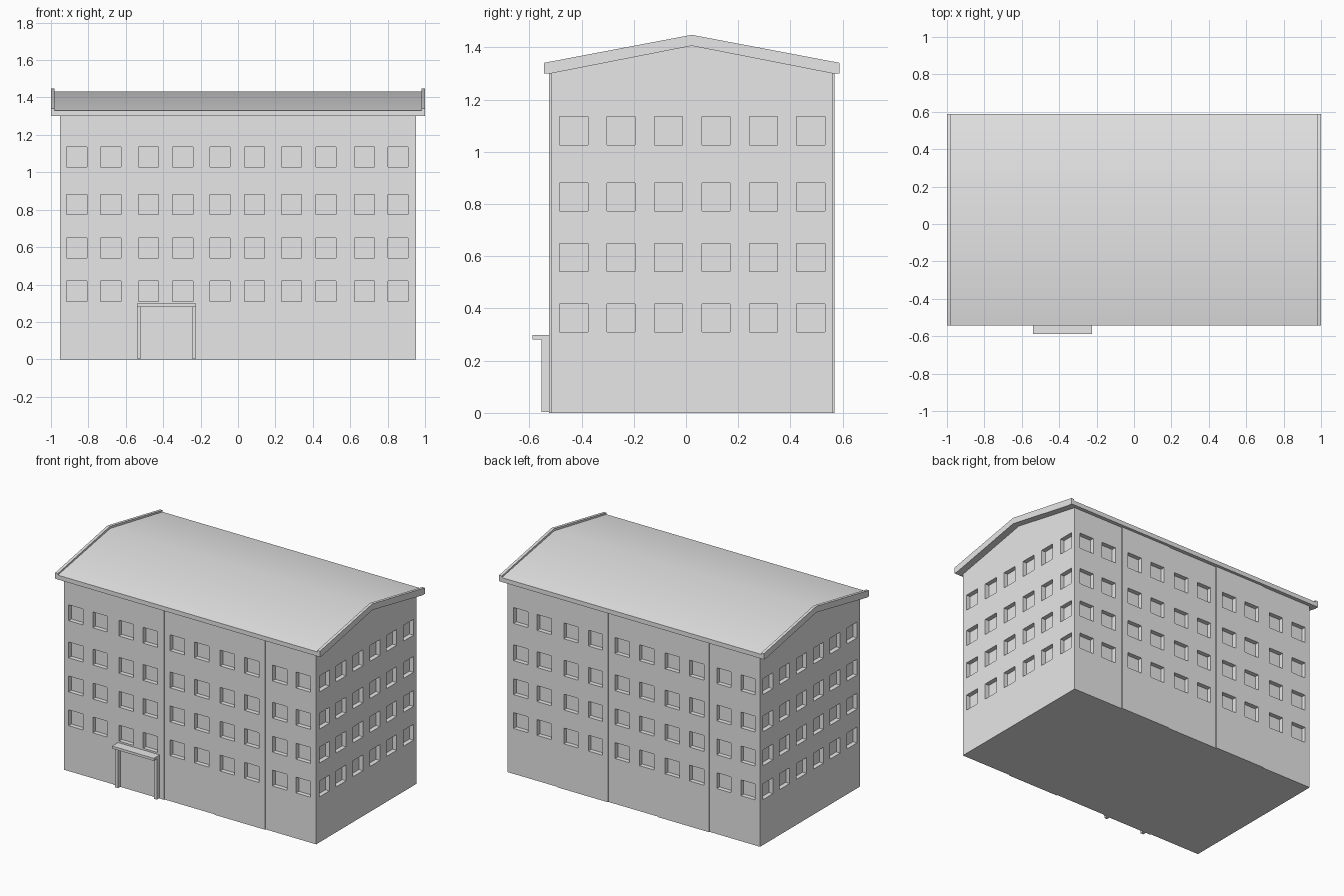
import bpy
import bmesh
from mathutils import Matrix, Vector

if "Cube" in bpy.data.objects:
    bpy.data.objects.remove(bpy.data.objects["Cube"])

# Single plaster colour
plaster = bpy.data.materials.new("light_grey_plaster")
plaster.use_nodes = True
GREY = (0.8, 0.8, 0.8, 1)
plaster.diffuse_color = GREY
plaster.node_tree.nodes["Principled BSDF"].inputs["Base Color"].default_value = GREY


def finish(name, bm, smooth=False):
    bmesh.ops.recalc_face_normals(bm, faces=bm.faces)
    mesh = bpy.data.meshes.new(name)
    bm.to_mesh(mesh)
    bm.free()
    mesh.materials.append(plaster)
    obj = bpy.data.objects.new(name, mesh)
    bpy.context.collection.objects.link(obj)
    if smooth:
        bpy.ops.object.select_all(action='DESELECT')
        obj.select_set(True)
        bpy.context.view_layer.objects.active = obj
        bpy.ops.object.shade_smooth_by_angle()
    return obj


def prism(points, direction):
    bm = bmesh.new()
    face = bm.faces.new([bm.verts.new(p) for p in points])
    top = bmesh.ops.extrude_face_region(bm, geom=[face])
    verts = [g for g in top["geom"] if isinstance(g, bmesh.types.BMVert)]
    bmesh.ops.translate(bm, verts=verts, vec=direction)
    return bm


def add_box(bm, lo, hi):
    lo, hi = Vector(lo), Vector(hi)
    matrix = Matrix.Translation((lo + hi) / 2) @ Matrix.Diagonal((*(hi - lo), 1))
    bmesh.ops.create_cube(bm, size=1, matrix=matrix)


HALF_X = 0.953
RIDGE_Y, HALF_Y = 0.022, 0.54
EAVE_Z, RIDGE_UNDER = 1.30, 1.406
STEP = 0.006          # projection of the alternate bays
RECESS = 0.03         # window depth
WIN = 0.054           # half a window

# Walls: stepped plan, alternate bays projecting, cut to the roof pitch
bay = HALF_X * 2 / 5
front_plan = []
for i in range(5):
    y = -HALF_Y - STEP * (i % 2)
    front_plan += [(-HALF_X + bay * i, y), (-HALF_X + bay * (i + 1), y)]
plan = front_plan + [(x, -y) for x, y in reversed(front_plan)]
bm = prism([(x, y + RIDGE_Y, 0) for x, y in plan], (0, 0, 1.6))
rise = RIDGE_UNDER - EAVE_Z
for side in (-1, 1):
    cut = bmesh.ops.bisect_plane(
        bm, geom=bm.verts[:] + bm.edges[:] + bm.faces[:],
        plane_co=(0, RIDGE_Y, RIDGE_UNDER + 0.01),
        plane_no=(0, side * rise, HALF_Y), clear_outer=True)
    rim = [g for g in cut["geom_cut"] if isinstance(g, bmesh.types.BMEdge)]
    bmesh.ops.contextual_create(bm, geom=rim)
walls = finish("walls", bm)

# Window recesses on all four sides
columns_x = (-0.862, -0.68, -0.478, -0.295, -0.096, 0.088, 0.286, 0.47, 0.677, 0.855)
columns_y = [-0.43 + 0.1816 * i for i in range(6)]
rows = (0.364, 0.595, 0.827, 1.081)
bm = bmesh.new()
for z in rows:
    for side in (-1, 1):
        for i, x in enumerate(columns_x):
            depth = HALF_Y + STEP * (i // 2 % 2) - RECESS
            ys = sorted((RIDGE_Y + side * depth, RIDGE_Y + side * (HALF_Y + 0.1)))
            add_box(bm, (x - WIN, ys[0], z - WIN), (x + WIN, ys[1], z + WIN))
        for y in columns_y:
            xs = sorted((side * (HALF_X - RECESS), side * (HALF_X + 0.1)))
            add_box(bm, (xs[0], y - WIN, z - WIN), (xs[1], y + WIN, z + WIN))
cutter = finish("window_cutter", bm)
cutter.hide_render = True
boolean = walls.modifiers.new("windows", 'BOOLEAN')
boolean.operation = 'DIFFERENCE'
boolean.solver = 'EXACT'
boolean.object = cutter
bpy.context.view_layer.objects.active = walls
bpy.ops.object.modifier_apply(modifier="windows")
bpy.data.objects.remove(cutter)


# Roof slab and the slightly taller verge boards at both gables
def roof_part(name, x0, x1, edge_top, ridge_top):
    outer = HALF_Y + 0.025
    profile = [(-outer, EAVE_Z), (-HALF_Y, EAVE_Z), (0, RIDGE_UNDER),
               (HALF_Y, EAVE_Z), (outer, EAVE_Z),
               (outer, edge_top), (0, ridge_top), (-outer, edge_top)]
    points = [(x0, y + RIDGE_Y, z) for y, z in profile]
    finish(name, prism(points, (x1 - x0, 0, 0)), smooth=True)


roof_part("roof_slab", -0.98, 0.98, 1.33, 1.433)
roof_part("left_verge_board", 0.98, 1.0, 1.341, 1.448)
roof_part("right_verge_board", -1.0, -0.98, 1.341, 1.448)

# Entrance porch: two posts carrying a flat canopy
wall_y = -0.52
for name, x in (("right_porch_post", -0.54), ("left_porch_post", -0.246)):
    bm = bmesh.new()
    add_box(bm, (x, -0.554, 0.004), (x + 0.021, wall_y, 0.282))
    finish(name, bm)
bm = bmesh.new()
add_box(bm, (-0.54, -0.587, 0.281), (-0.225, wall_y, 0.298))
finish("porch_canopy", bm)
